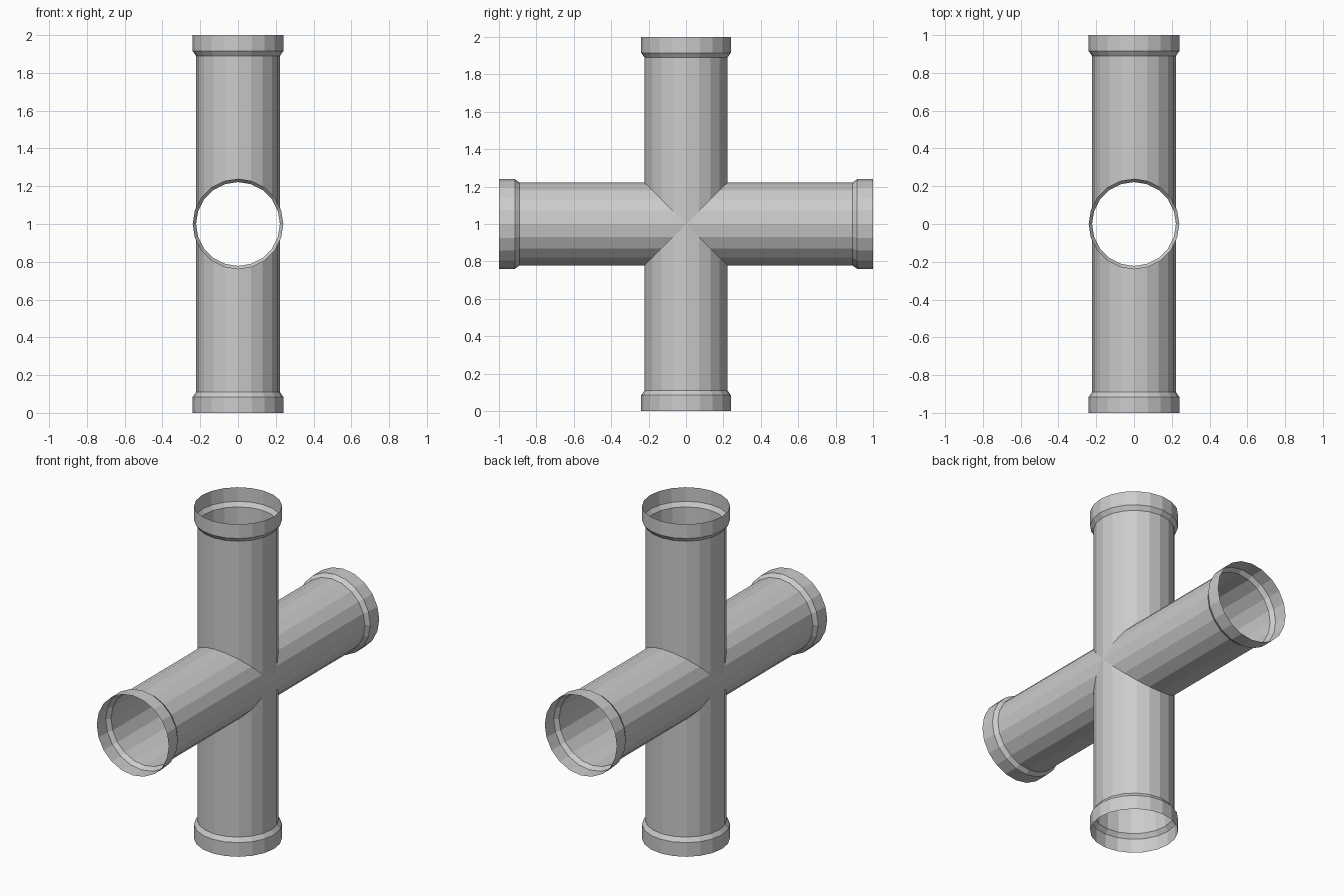
import bpy, bmesh, math
from mathutils import Matrix

if "Cube" in bpy.data.objects:
    bpy.data.objects.remove(bpy.data.objects["Cube"])

SIDES = 20
R, COLLAR_R = 0.222, 0.24
# (radius, distance from the centre) of the socket end
PROFILE = [(R, 0.89), (COLLAR_R, 0.915), (COLLAR_R, 1.0)]


def add_arm(bm, turn):
    """One open pipe arm, mitred at 45 degrees where it meets its neighbours."""
    rot = Matrix.Rotation(turn, 4, 'X')
    angles = [2 * math.pi * i / SIDES for i in range(SIDES)]
    rings = [[bm.verts.new(rot @ Matrix.Translation((R * math.cos(a), R * math.sin(a),
              abs(R * math.sin(a)))).to_translation()) for a in angles]]
    for r, d in PROFILE:
        rings.append([bm.verts.new(rot @ Matrix.Translation(
            (r * math.cos(a), r * math.sin(a), d)).to_translation()) for a in angles])
    for low, high in zip(rings, rings[1:]):
        for i in range(SIDES):
            j = (i + 1) % SIDES
            bm.faces.new((low[i], low[j], high[j], high[i]))


# Four arms welded into one cross fitting
bm = bmesh.new()
for k in range(4):
    add_arm(bm, k * math.pi / 2)
bmesh.ops.remove_doubles(bm, verts=bm.verts, dist=0.0005)
bmesh.ops.translate(bm, verts=bm.verts, vec=(0, 0, 1))
mesh = bpy.data.meshes.new("pipe_cross")
bm.to_mesh(mesh)
bm.free()
obj = bpy.data.objects.new("pipe_cross", mesh)
bpy.context.collection.objects.link(obj)
